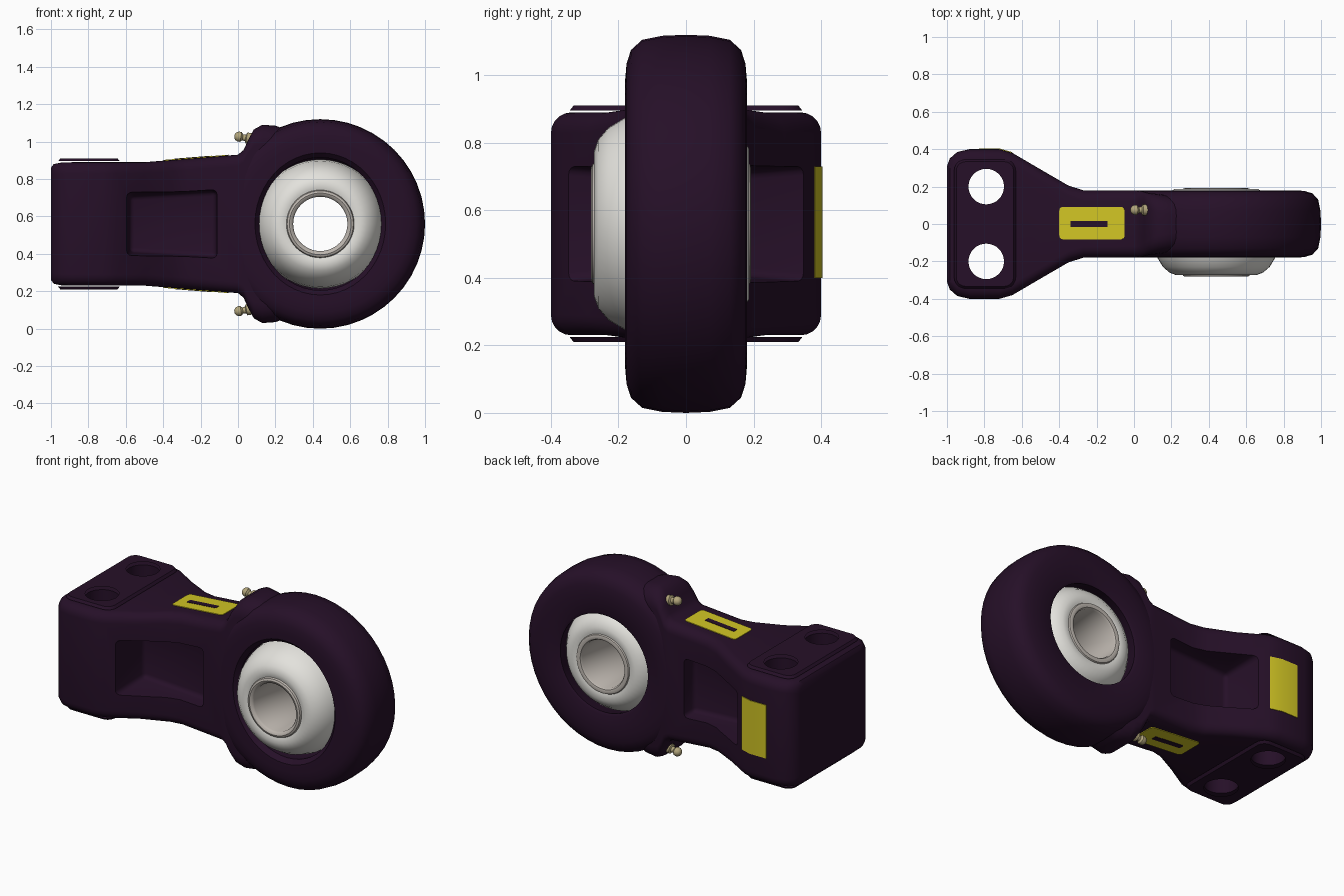
import bpy, bmesh
from math import sin, cos, pi, radians, atan2
from mathutils import Matrix, Vector

if "Cube" in bpy.data.objects:
    bpy.data.objects.remove(bpy.data.objects["Cube"])

MID = 0.56      # mirror height
EYE_X = 0.44    # eye axis


def material(name, rgb, rough=0.5):
    m = bpy.data.materials.new(name)
    m.use_nodes = True
    m.diffuse_color = (*rgb, 1)
    bsdf = m.node_tree.nodes["Principled BSDF"]
    bsdf.inputs["Base Color"].default_value = (*rgb, 1)
    bsdf.inputs["Roughness"].default_value = rough
    return m


PURPLE = material("dark purple paint", (0.019, 0.005, 0.021))
WHITE = material("ball white", (0.77, 0.76, 0.72))
GREY = material("warm grey steel", (0.50, 0.46, 0.42))
YELLOW = material("label yellow", (0.64, 0.56, 0.018))
BRASS = material("brass", (0.45, 0.38, 0.20))


def finish(bm, name, mat, matrix=None, angle=40):
    if matrix:
        bm.transform(matrix)
    bmesh.ops.recalc_face_normals(bm, faces=bm.faces)
    me = bpy.data.meshes.new(name)
    bm.to_mesh(me)
    bm.free()
    ob = bpy.data.objects.new(name, me)
    bpy.context.collection.objects.link(ob)
    if mat:
        me.materials.append(mat)
    smooth(ob, angle)
    return ob


def activate(ob):
    bpy.ops.object.select_all(action="DESELECT")
    ob.select_set(True)
    bpy.context.view_layer.objects.active = ob


def smooth(ob, angle=40):
    activate(ob)
    bpy.ops.object.shade_smooth_by_angle(angle=radians(angle))


def loft(bm, rings, closed=False):
    """Skin a list of point rings; cap the ends unless the list is closed."""
    vs = [[bm.verts.new(p) for p in ring] for ring in rings]
    pairs = list(zip(vs, vs[1:])) + ([(vs[-1], vs[0])] if closed else [])
    for a, b in pairs:
        for i in range(len(a)):
            j = (i + 1) % len(a)
            bm.faces.new((a[i], a[j], b[j], b[i]))
    if not closed:
        bm.faces.new(vs[0])
        bm.faces.new(vs[-1])


def rounded_rect(hw, hh, r, seg=5):
    pts = []
    for k, (sx, sy) in enumerate(((1, 1), (-1, 1), (-1, -1), (1, -1))):
        for i in range(seg + 1):
            a = (k + i / seg) * pi / 2
            pts.append((sx * (hw - r) + r * cos(a), sy * (hh - r) + r * sin(a)))
    return pts


def prism(name, outline, z0, z1, mat, matrix=None):
    bm = bmesh.new()
    loft(bm, [[(x, y, z) for x, y in outline] for z in (z0, z1)])
    return finish(bm, name, mat, matrix)


def revolve(name, profile, mat, matrix, closed, steps=48):
    """Turn (radius, height) points about local z."""
    bm = bmesh.new()
    loft(bm, [[(r * cos(2 * pi * i / steps), r * sin(2 * pi * i / steps), h)
               for i in range(steps)] for r, h in profile], closed)
    return finish(bm, name, mat, matrix)


def cut(target, cutters):
    for c in cutters:
        c.hide_render = True
        mod = target.modifiers.new("cut", "BOOLEAN")
        mod.operation, mod.solver, mod.object = "DIFFERENCE", "EXACT", c
        activate(target)
        bpy.ops.object.modifier_apply(modifier=mod.name)
    smooth(target)


def discard(obs):
    for c in obs:
        bpy.data.objects.remove(c)


# local z becomes world y, about the eye axis
EYE = Matrix.Translation((EYE_X, 0, MID)) @ Matrix.Rotation(-pi / 2, 4, "X")

# Shank: rounded sections (x, half width, half height, corner radius)
stations = [(-1, .31, .30, .05), (-.985, .35, .32, .055), (-.945, .385, .328, .06),
            (-.88, .40, .33, .06), (-.72, .40, .33, .06), (-.65, .38, .33, .06),
            (-.5, .292, .33, .06), (-.35, .205, .342, .06), (-.27, .18, .3484, .06),
            (0, .18, .37, .06), (.03, .178, .395, .065), (.055, .172, .45, .07),
            (.085, .165, .505, .085), (.13, .16, .53, .1), (.2, .15, .525, .1),
            (.27, .14, .50, .1)]
bm = bmesh.new()
loft(bm, [[(x, y, MID + z) for y, z in rounded_rect(w, h, r)] for x, w, h, r in stations])
shank = finish(bm, "shank", PURPLE)

# Bolt pads, raised above and below the mounting block
bm = bmesh.new()
loft(bm, [[(-.797 + x, y, MID + z) for x, y in rounded_rect(.165 - d, .345 - d, .06 - d)]
          for z, d in ((-.35, .012), (-.335, 0), (.335, 0), (.35, .012))])
pads = finish(bm, "bolt_pads", PURPLE)

# Cutters: bolt holes, eye clearance, side pockets
holes = [revolve("bolt_hole_cutter", [(.095, -1), (.095, 2)], None,
                 Matrix.Translation((-.79, s * .2, 0)), False, 32) for s in (-1, 1)]
clearance = revolve("eye_cutter", [(.42, -.5), (.42, .5)], None, EYE, False)
pockets = []
for s in (-1, 1):
    bm = bmesh.new()
    loft(bm, [[(x0, s * y, MID - a), (x1, s * y, MID - b), (x1, s * y, MID + b), (x0, s * y, MID + a)]
              for y, x0, x1, a, b in ((.09, -.58, -.12, .15, .175), (.5, -.605, -.085, .18, .215))])
    bmesh.ops.bevel(bm, geom=bm.edges[:], offset=.025, segments=3, affect="EDGES", profile=.5)
    pockets.append(finish(bm, "pocket_cutter", None))
cut(shank, holes + [clearance] + pockets)
cut(pads, holes)
discard(holes + [clearance] + pockets)

# Pads only need their raised ends: drop the hidden core faces
bm = bmesh.new()
bm.from_mesh(pads.data)
hidden = [f for f in bm.faces if abs(f.calc_center_median().z - MID) < .3]
bmesh.ops.delete(bm, geom=hidden, context="FACES")
bm.to_mesh(pads.data)
bm.free()

# Eye ring, with an opening slightly narrower across than it is tall
eye = revolve("eye_ring", [(.38, -.178), (.43, -.18), (.475, -.176), (.515, -.163), (.545, -.13),
                           (.557, -.07), (.56, 0), (.557, .07), (.545, .13), (.515, .163),
                           (.475, .176), (.43, .18), (.315, .18), (.30, .172), (.32, .1),
                           (.355, 0), (.36, -.1), (.355, -.15)], PURPLE, EYE, True)
for v in eye.data.vertices:
    if v.co.y < -.05 and Vector((v.co.x - EYE_X, v.co.z - MID)).length < .4:
        v.co.x = EYE_X + (v.co.x - EYE_X) * .92

# Ball, set forward in the eye, and its bore sleeve
revolve("ball", [(.165, -.262), (.19, -.268), (.215, -.273), (.25, -.26), (.285, -.23),
                 (.315, -.18), (.337, -.11), (.345, -.04), (.335, .03), (.31, .1), (.27, .155),
                 (.225, .186), (.19, .183), (.165, .178)], WHITE, EYE, True)
revolve("bore_sleeve", [(.145, -.265), (.152, -.277), (.165, -.282), (.177, -.277), (.183, -.262),
                        (.183, .178), (.177, .189), (.165, .193), (.152, .189), (.145, .178)],
        GREY, EYE, True)

# Grease fittings and labels, above and below
slope = atan2(.04, .5)
for side, s in (("top", 1), ("bottom", -1)):
    flip = Matrix.Translation((0, 0, MID)) @ Matrix.Diagonal((1, 1, s, 1))
    aim = Matrix.Translation((.07, .075, .455)) @ Matrix.Rotation(radians(-80), 4, "Y")
    revolve(side + "_grease_fitting", [(.03, -.03), (.03, .025), (.018, .03), (.016, .045),
                                       (.026, .055), (.027, .07), (.02, .083), (.009, .09)],
            BRASS, flip @ aim, False, 16)
    on_slope = flip @ Matrix.Translation((-.225, 0, .352)) @ Matrix.Rotation(-slope, 4, "Y")
    prism(side + "_label", [(x, y + .005) for x, y in rounded_rect(.175, .087, .02)],
          -.003, .004, YELLOW, on_slope)
    prism(side + "_label_bar", [(x - .015, y) for x, y in rounded_rect(.1, .017, .005)],
          .003, .006, PURPLE, on_slope)

# Label wrapped round the back edge of the block
prism("back_label", [(-.83, .398), (-.72, .398), (-.652, .378), (-.65, .384), (-.72, .404), (-.83, .404)],
      .40, .73, YELLOW)
